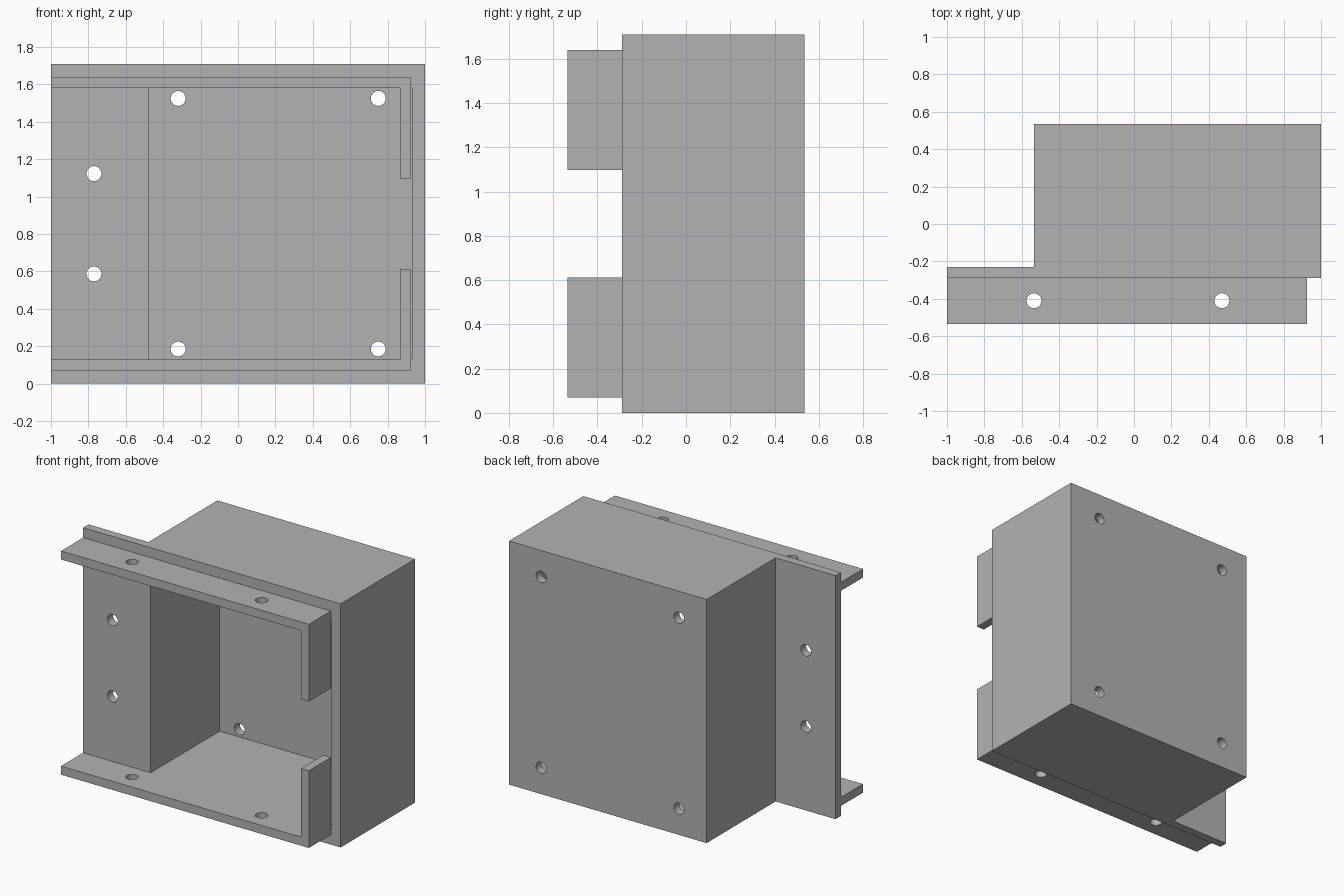
import bpy, bmesh
from mathutils import Matrix, Vector

cube = bpy.data.objects.get("Cube")
if cube:
    bpy.data.objects.remove(cube, do_unlink=True)

HEIGHT = 1.71
MID = HEIGHT / 2
HOLE_RADIUS = 0.04

grey = bpy.data.materials.new("plain grey")
grey.use_nodes = True
colour = (0.45, 0.45, 0.45, 1)
grey.diffuse_color = colour
grey.node_tree.nodes["Principled BSDF"].inputs["Base Color"].default_value = colour


def finish(name, bm):
    bmesh.ops.recalc_face_normals(bm, faces=bm.faces)
    mesh = bpy.data.meshes.new(name)
    bm.to_mesh(mesh)
    bm.free()
    mesh.materials.append(grey)
    obj = bpy.data.objects.new(name, mesh)
    bpy.context.collection.objects.link(obj)
    return obj


def prism(name, points, travel):
    """Extrude a closed outline along a vector."""
    bm = bmesh.new()
    face = bm.faces.new([bm.verts.new(p) for p in points])
    new = bmesh.ops.extrude_face_region(bm, geom=[face])["geom"]
    verts = [v for v in new if isinstance(v, bmesh.types.BMVert)]
    bmesh.ops.translate(bm, verts=verts, vec=travel)
    return finish(name, bm)


def drill(centre, axis, depth):
    """Cylinder cutter along an axis."""
    bm = bmesh.new()
    turn = Vector((0, 0, 1)).rotation_difference(Vector(axis)).to_matrix().to_4x4()
    bmesh.ops.create_cone(bm, cap_ends=True, segments=32, radius1=HOLE_RADIUS,
                          radius2=HOLE_RADIUS, depth=depth,
                          matrix=Matrix.Translation(centre) @ turn)
    return finish("hole_cutter", bm)


def cut(obj, cutters):
    """Subtract the cutters, then remove them."""
    for cutter in cutters:
        cutter.hide_render = True
        mod = obj.modifiers.new("cut", 'BOOLEAN')
        mod.operation, mod.solver, mod.object = 'DIFFERENCE', 'EXACT', cutter
    graph = bpy.context.evaluated_depsgraph_get()
    obj_mesh = bpy.data.meshes.new_from_object(obj.evaluated_get(graph))
    obj.modifiers.clear()
    obj.data = obj_mesh
    obj_mesh.materials.clear()
    obj_mesh.materials.append(grey)
    for cutter in cutters:
        bpy.data.objects.remove(cutter, do_unlink=True)


# Housing with its side mounting flange, as one plan outline
plan = [(-1, -0.29), (1, -0.29), (1, 0.535), (-0.535, 0.535), (-0.535, -0.23), (-1, -0.23)]
housing = prism("housing", [(x, y, 0) for x, y in plan], (0, 0, HEIGHT))

# Front pocket, back wall holes and flange holes
pocket = [(-0.475, -0.4), (0.93, -0.4), (0.93, 0.475), (-0.475, 0.475)]
cutters = [prism("pocket_cutter", [(x, y, 0.13) for x, y in pocket], (0, 0, 1.45))]
for side in (-1, 1):
    cutters += [drill((x, 0.5, MID + side * 0.67), (0, 1, 0), 0.2) for x in (-0.32, 0.75)]
    cutters.append(drill((-0.77, -0.26, MID + side * 0.268), (0, 1, 0), 0.2))
cut(housing, cutters)

# Matching lower and upper front lips, each with a short upright end
lip = [(-1, 0.07), (0.925, 0.07), (0.925, 0.612), (0.865, 0.612), (0.865, 0.13), (-1, 0.13)]
for name, side in (("lower_lip", -1), ("upper_lip", 1)):
    outline = [(x, -0.535, MID + side * (MID - z)) for x, z in lip]
    part = prism(name, outline, (0, 0.245, 0))
    cut(part, [drill((x, -0.41, MID + side * 0.755), (0, 0, 1), 0.2) for x in (-0.535, 0.47)])
